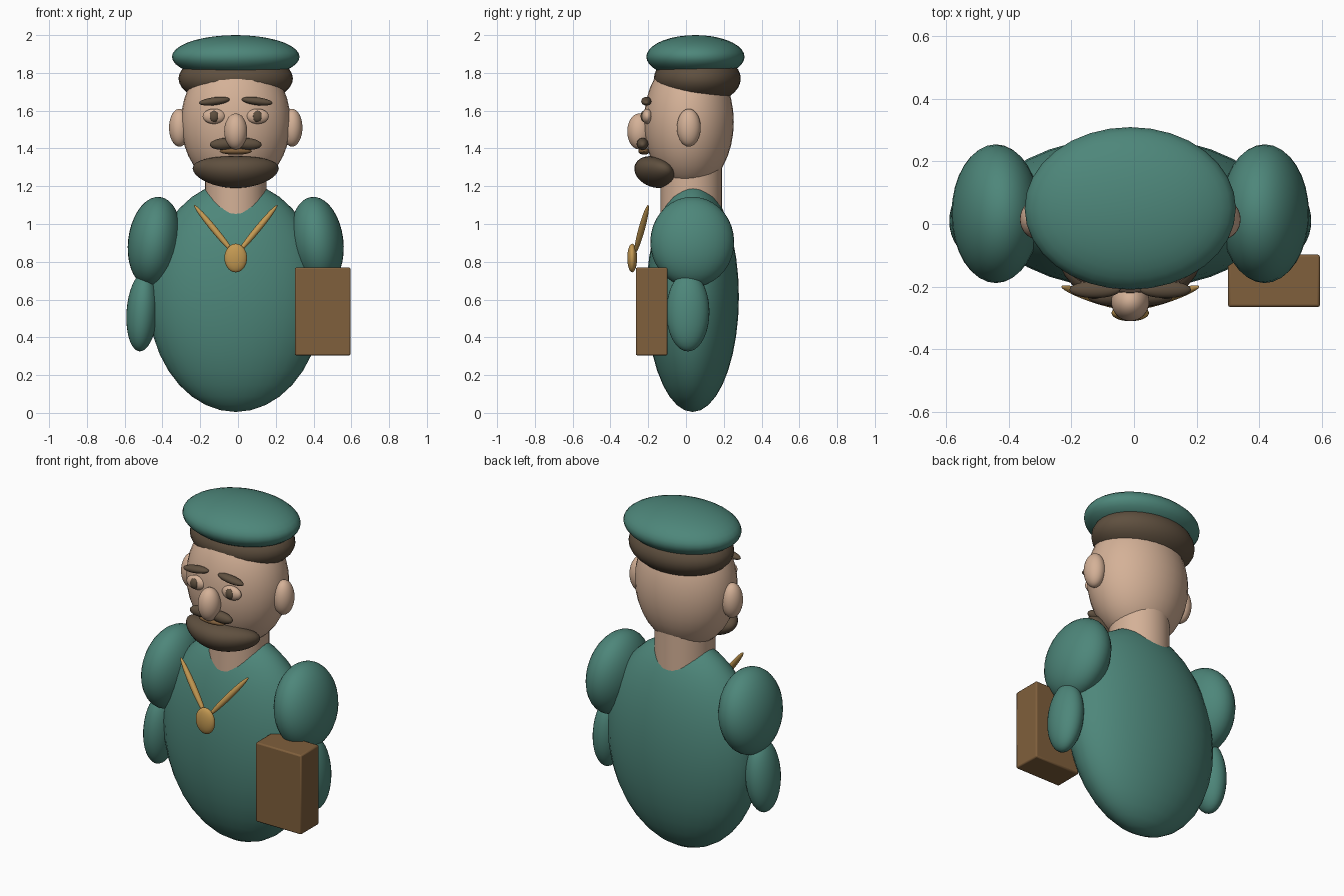
import bpy, math
from mathutils import Vector

cube = bpy.data.objects.get("Cube")
if cube:
    bpy.data.objects.remove(cube, do_unlink=True)

MID = -0.012  # x of the figure's plane of symmetry


def material(name, rgb):
    m = bpy.data.materials.new(name)
    m.use_nodes = True
    m.diffuse_color = (*rgb, 1)
    bsdf = next(n for n in m.node_tree.nodes if n.type == 'BSDF_PRINCIPLED')
    bsdf.inputs["Base Color"].default_value = (*rgb, 1)
    return m


teal = material("teal cloth", (0.075, 0.24, 0.195))
skin = material("skin", (0.66, 0.44, 0.31))
hair_brown = material("dark brown hair", (0.115, 0.08, 0.05))
gold = material("gold", (0.55, 0.32, 0.085))
leather = material("brown leather", (0.215, 0.115, 0.045))


def finish(name, mat):
    ob = bpy.context.object
    ob.name = name
    ob.data.materials.append(mat)
    bpy.ops.object.shade_smooth_by_angle(angle=math.radians(40))
    return ob


def blob(name, mat, centre, radii, tilt=(0, 0, 0)):
    """Stretched ball; tilt is in degrees."""
    bpy.ops.mesh.primitive_uv_sphere_add(segments=32, ring_count=18, location=centre,
                                         rotation=[math.radians(a) for a in tilt])
    ob = bpy.context.object
    for v in ob.data.vertices:
        v.co = Vector(a * r for a, r in zip(v.co, radii))
    return finish(name, mat)


def pair(name, mat, offset, radii, tilt=(0, 0, 0)):
    """Mirrored blobs; offset x is measured outward from the middle."""
    for side, s in (("left", 1), ("right", -1)):
        x, y, z = offset
        blob(f"{side}_{name}", mat, (MID + s * x, y, z), radii,
             (tilt[0], s * tilt[1], s * tilt[2]))


# Torso and neck
blob("torso", teal, (MID, 0.035, 0.615), (0.465, 0.245, 0.61))
bpy.ops.mesh.primitive_cylinder_add(vertices=32, radius=0.162, depth=0.34,
                                    location=(MID, 0.028, 1.17))
finish("neck", skin)

# Arms
pair("shoulder", teal, (0.43, 0.033, 0.905), (0.14, 0.222, 0.24), (0, -7, 0))
pair("forearm", teal, (0.495, 0.01, 0.535), (0.083, 0.114, 0.21), (0, -4, 0))

# Head, hair and cap
blob("head", skin, (MID, 0.015, 1.54), (0.29, 0.238, 0.36))
blob("hair", hair_brown, (MID, 0.06, 1.77), (0.303, 0.23, 0.14))
blob("cap", teal, (MID, 0.05, 1.885), (0.338, 0.26, 0.115))
pair("ear", skin, (0.298, 0.015, 1.51), (0.055, 0.063, 0.1))

# Face
pair("eye", skin, (0.115, -0.205, 1.57), (0.06, 0.028, 0.04))
pair("pupil", hair_brown, (0.115, -0.222, 1.57), (0.026, 0.018, 0.03))
pair("eyebrow", hair_brown, (0.113, -0.21, 1.65), (0.082, 0.027, 0.021), (0, 7, 0))
blob("nose", skin, (MID, -0.248, 1.49), (0.061, 0.063, 0.095))
pair("moustache", hair_brown, (0.062, -0.23, 1.424), (0.075, 0.031, 0.031), (0, 4, 0))
blob("lip", leather, (MID, -0.222, 1.385), (0.085, 0.03, 0.018))

# Beard, a tilted blob whose ends sweep up and back around the jaw
beard = blob("beard", hair_brown, (MID, -0.165, 1.275), (0.228, 0.112, 0.08), (-20, 0, 0))
for v in beard.data.vertices:
    sweep = (v.co.x / 0.228) ** 2
    v.co.y += 0.04 * sweep
    v.co.z += 0.035 * sweep

# Chain and medallion
for side, s in (("left", 1), ("right", -1)):
    top = Vector((MID + s * 0.22, -0.2, 1.1))
    low = Vector((MID + s * 0.01, -0.27, 0.845))
    strand = blob(f"{side}_chain", gold, (top + low) / 2,
                  (0.017, 0.017, (top - low).length / 2))
    strand.rotation_euler = (top - low).to_track_quat('Z', 'Y').to_euler()
blob("medallion", gold, (MID, -0.285, 0.82), (0.06, 0.026, 0.076))

# Satchel
bpy.ops.mesh.primitive_cube_add(size=1, location=(0.448, -0.182, 0.537))
box = bpy.context.object
for v in box.data.vertices:
    v.co = Vector((v.co.x * 0.295, v.co.y * 0.168, v.co.z * 0.465))
finish("satchel", leather)
bevel = box.modifiers.new("soft edges", 'BEVEL')
bevel.width = 0.008
bevel.segments = 2
